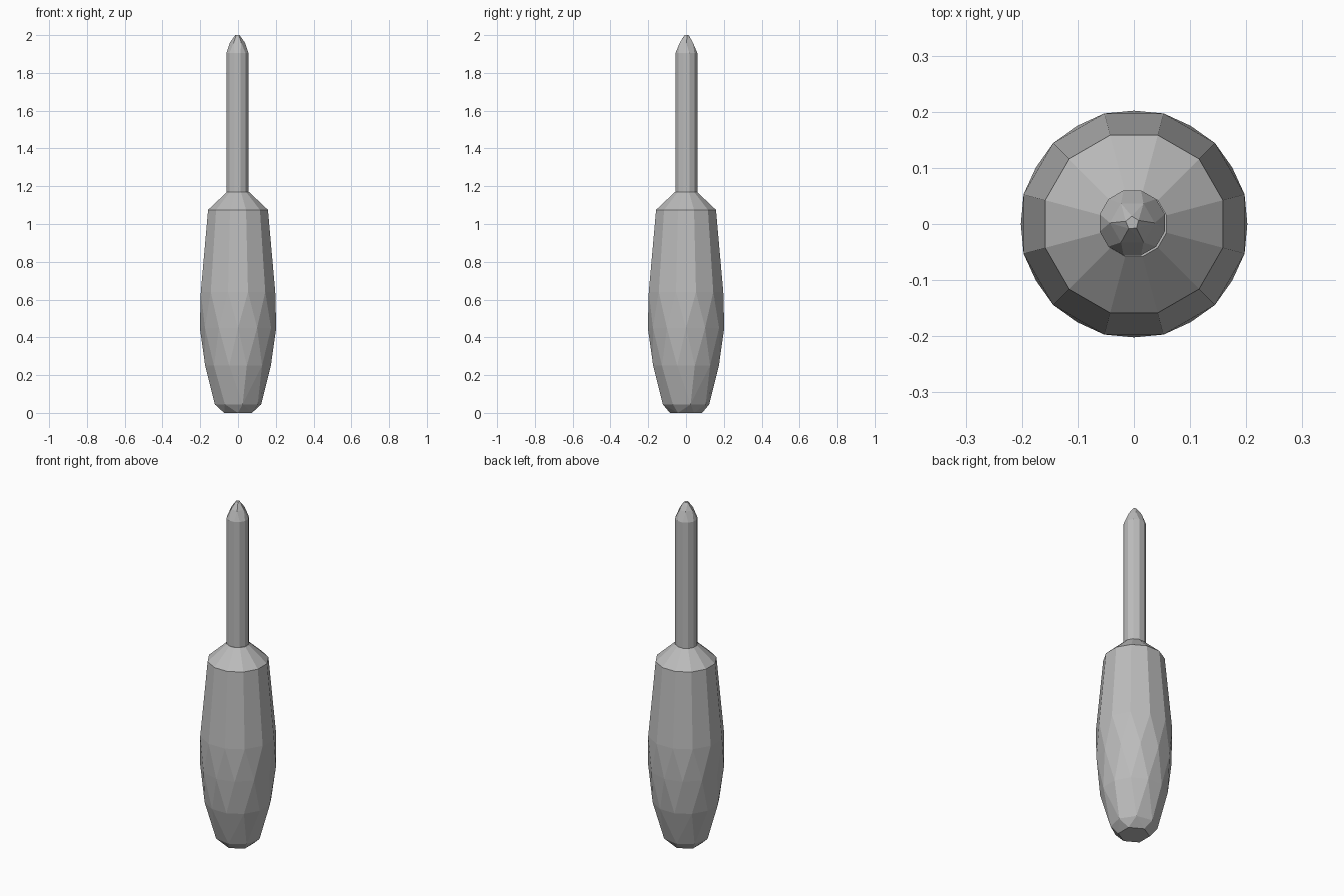
import bpy, bmesh
from math import cos, sin, tau

cube = bpy.data.objects.get("Cube")
if cube:
    bpy.data.objects.remove(cube, do_unlink=True)

grey = bpy.data.materials.new("plain_grey")
grey.use_nodes = True
grey.diffuse_color = (0.5, 0.5, 0.5, 1)
grey.node_tree.nodes["Principled BSDF"].inputs["Base Color"].default_value = (0.5, 0.5, 0.5, 1)


def faceted_body(name, rings, x=0.0, y=0.0):
    """Convex faceted body through rings of (height, radius, sides, turn in steps)."""
    bm = bmesh.new()
    for z, radius, sides, turn in rings:
        for i in range(sides):
            a = tau * (i + turn) / sides
            bm.verts.new((x + radius * cos(a), y + radius * sin(a), z))
    bmesh.ops.convex_hull(bm, input=bm.verts[:])
    loose = [v for v in bm.verts if not v.link_faces]
    bmesh.ops.delete(bm, geom=loose, context='VERTS')
    bmesh.ops.dissolve_limit(bm, angle_limit=0.01, verts=bm.verts[:], edges=bm.edges[:])
    bmesh.ops.recalc_face_normals(bm, faces=bm.faces[:])
    mesh = bpy.data.meshes.new(name)
    bm.to_mesh(mesh)
    bm.free()
    mesh.materials.append(grey)
    obj = bpy.data.objects.new(name, mesh)
    bpy.context.collection.objects.link(obj)
    return obj


# Grip: rounded butt, swelling middle, sloped shoulder
faceted_body("handle", [
    (0.00, 0.085, 6, 0.5),
    (0.045, 0.125, 8, 0.25),
    (0.25, 0.18, 12, 0.5),
    (0.45, 0.202, 12, 0.0),
    (0.64, 0.204, 12, 0.5),
    (1.075, 0.164, 12, 0.5),
    (1.17, 0.060, 12, 0.5),
])

# Rod with a blunt pointed tip
faceted_body("shaft", [
    (1.15, 0.060, 12, 0.5),
    (1.905, 0.060, 12, 0.5),
    (1.96, 0.040, 6, 0.0),
    (2.00, 0.012, 5, 0.3),
], x=-0.003, y=0.002)
